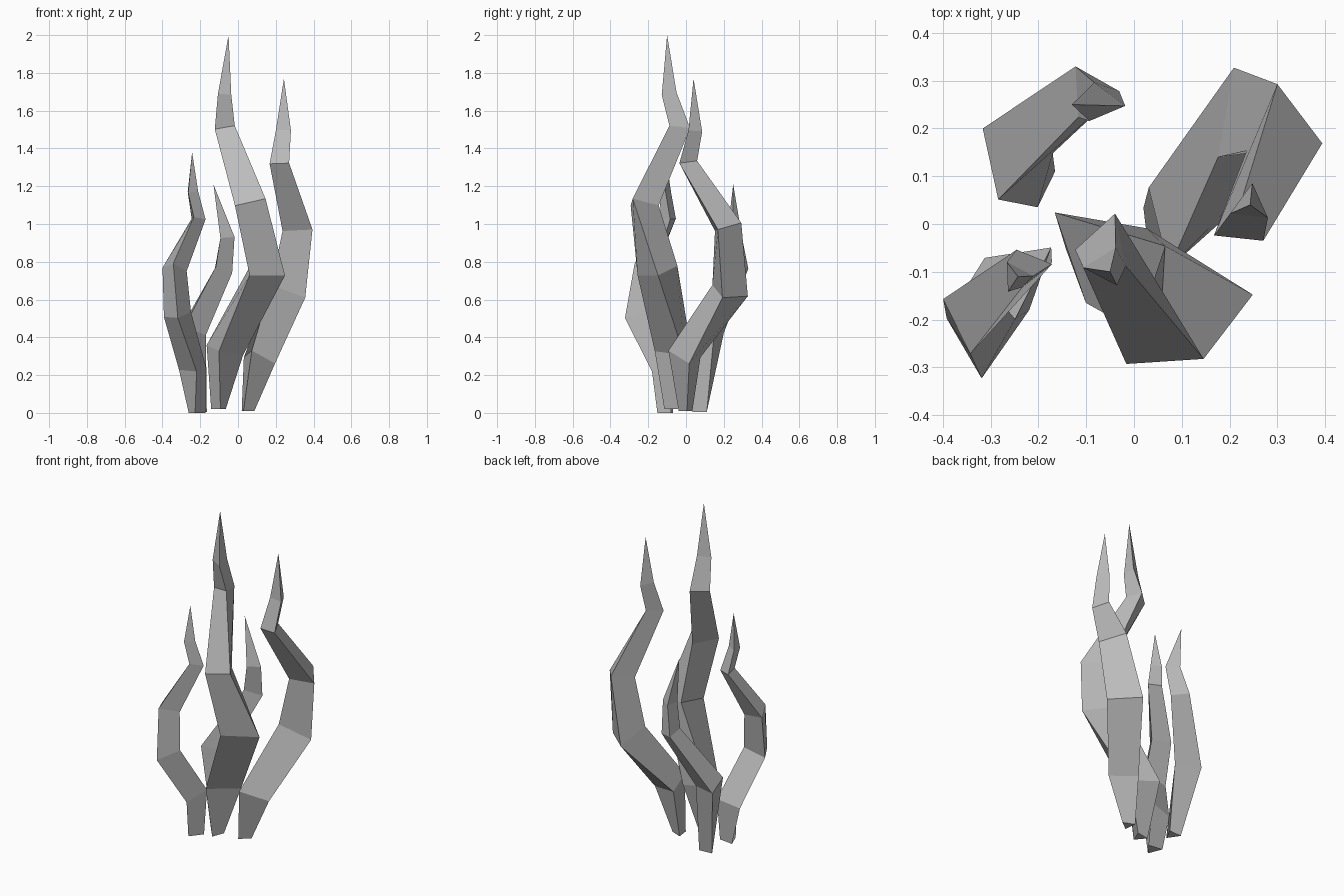
import bpy
import bmesh
from math import cos, sin, radians
from mathutils import Vector

default_cube = bpy.data.objects.get("Cube")
if default_cube:
    bpy.data.objects.remove(default_cube, do_unlink=True)

# One plain grey for everything
grey = bpy.data.materials.new("stone_grey")
grey.use_nodes = True
colour = (0.5, 0.5, 0.5, 1)
grey.diffuse_color = colour
grey.node_tree.nodes["Principled BSDF"].inputs["Base Color"].default_value = colour

UP = Vector((0, 0, 1))


def spike(name, rings, tip):
    """Three-sided tapering horn. Each ring is (x, y, z, radius, turn in degrees)."""
    bm = bmesh.new()
    path = [Vector(ring[:3]) for ring in rings] + [Vector(tip)]
    loops = []
    for i, (x, y, z, radius, turn) in enumerate(rings):
        # The foot is level; other rings are mitred between neighbouring segments
        normal = UP
        if i > 0:
            before = (path[i] - path[i - 1]).normalized()
            after = (path[i + 1] - path[i]).normalized()
            normal = before + after
        tilt = UP.rotation_difference(normal)
        loop = []
        for side in range(3):
            angle = radians(turn + side * 120)
            offset = Vector((cos(angle), sin(angle), 0)) * radius
            loop.append(bm.verts.new(path[i] + tilt @ offset))
        loops.append(loop)

    # Foot cap, side walls and pointed end
    bm.faces.new(reversed(loops[0]))
    for lower, upper in zip(loops, loops[1:]):
        for side in range(3):
            following = (side + 1) % 3
            bm.faces.new((lower[side], lower[following], upper[following], upper[side]))
    apex = bm.verts.new(tip)
    for side in range(3):
        bm.faces.new((loops[-1][side], loops[-1][(side + 1) % 3], apex))
    bmesh.ops.recalc_face_normals(bm, faces=bm.faces)

    mesh = bpy.data.meshes.new(name)
    bm.to_mesh(mesh)
    bm.free()
    mesh.materials.append(grey)
    spike_object = bpy.data.objects.new(name, mesh)
    bpy.context.collection.objects.link(spike_object)
    return spike_object


# Tall front spike
spike("tall_spike", [
    (-.1, -.07, .02, .045, -81),
    (-.08, -.05, .33, .117, -100),
    (.125, -.15, .745, .125, -120),
    (.063, -.24, 1.11, .096, -147),
    (-.06, -.04, 1.51, .065, -168),
    (-.06, -.09, 1.69, .046, -178),
], tip=(-.05, -.1, 2))

# Second spike, bending out to the back left
spike("left_spike", [
    (.045, 0, .01, .042, -113),
    (.1, 0, .295, .103, -108),
    (.247, .22, .635, .115, -132),
    (.31, .205, .98, .092, -144),
    (.222, 0, 1.325, .06, -156),
    (.243, .04, 1.495, .046, -156),
], tip=(.243, .04, 1.77))

# Smaller spike, bending out to the front right
spike("right_spike", [
    (-.22, -.1, 0, .052, -98),
    (-.235, -.1, .235, .083, -80),
    (-.32, -.24, .515, .084, -90),
    (-.338, -.2, .77, .075, -95),
    (-.217, -.09, 1.03, .046, -112),
    (-.247, -.11, 1.17, .036, -118),
], tip=(-.243, -.11, 1.38))

# Shortest spike, at the back right
spike("back_spike", [
    (-.205, .083, .005, .048, -86),
    (-.257, .133, .43, .09, -109),
    (-.09, .277, .76, .062, -118),
    (-.065, .253, .93, .047, -127),
], tip=(-.13, .25, 1.21))
